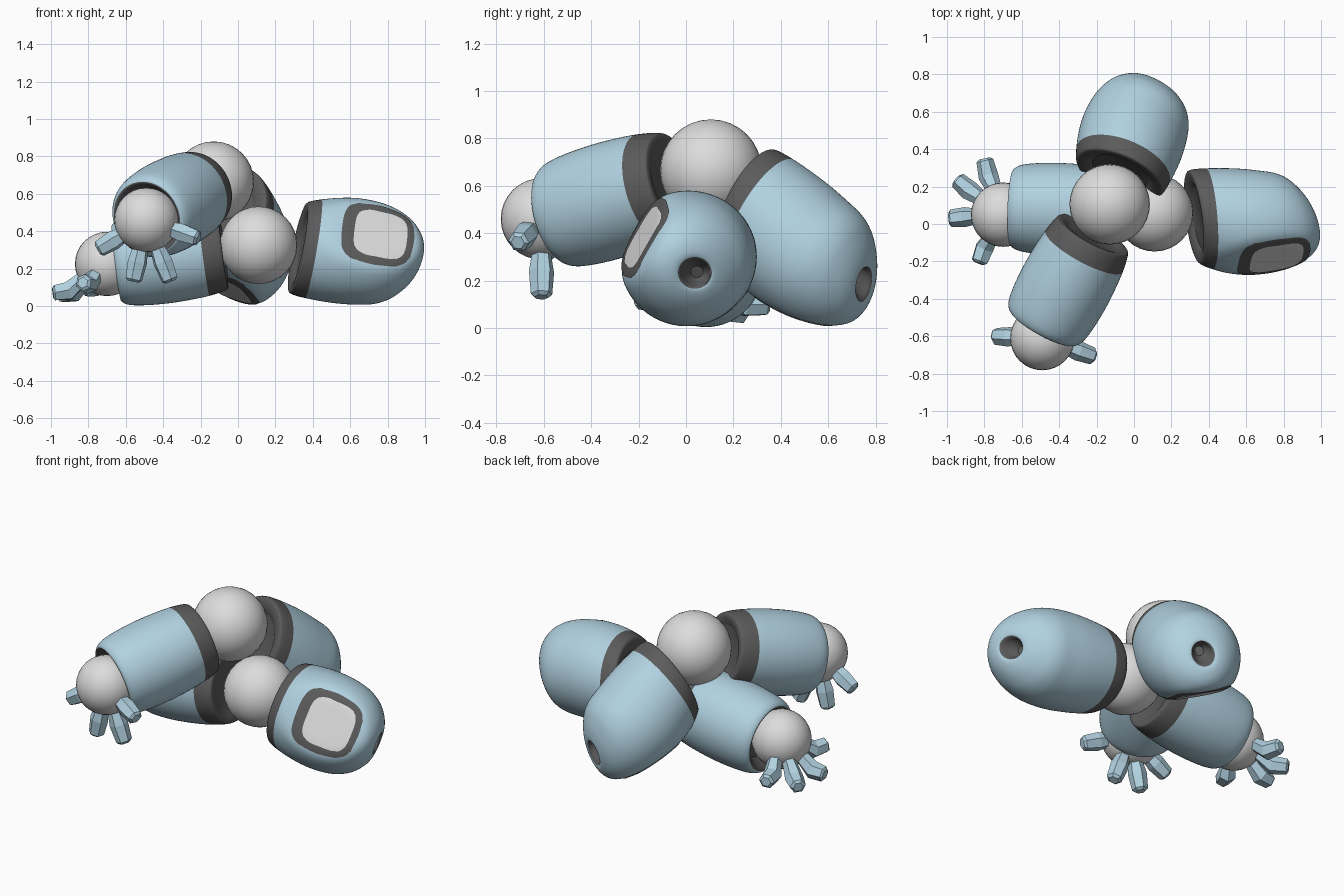
import bpy, bmesh, math
from mathutils import Vector as V

cube = bpy.data.objects.get("Cube")
if cube:
    bpy.data.objects.remove(cube, do_unlink=True)


def material(name, rgb):
    m = bpy.data.materials.new(name)
    m.use_nodes = True
    m.diffuse_color = (*rgb, 1)
    m.node_tree.nodes["Principled BSDF"].inputs["Base Color"].default_value = (*rgb, 1)
    return m


BLUE = material("pale_blue", (0.44, 0.64, 0.75))
DARK = material("dark_grey", (0.105, 0.105, 0.105))
LIGHT = material("light_grey", (0.72, 0.72, 0.72))


def finish(name, bm, mats, smooth=True):
    bmesh.ops.recalc_face_normals(bm, faces=bm.faces)
    me = bpy.data.meshes.new(name)
    bm.to_mesh(me)
    bm.free()
    for m in mats:
        me.materials.append(m)
    ob = bpy.data.objects.new(name, me)
    bpy.context.collection.objects.link(ob)
    if smooth:
        bpy.ops.object.select_all(action="DESELECT")
        ob.select_set(True)
        bpy.context.view_layer.objects.active = ob
        bpy.ops.object.shade_smooth_by_angle(angle=math.radians(35))
    return ob


def skin(bm, rings):
    """Bridge rings of points and close both ends; returns the side faces per span."""
    loops = [[bm.verts.new(p) for p in r] for r in rings]
    k = len(loops[0])
    spans = [[bm.faces.new((a[i], a[(i + 1) % k], b[(i + 1) % k], b[i])) for i in range(k)]
             for a, b in zip(loops, loops[1:])]
    caps = [bm.faces.new(loops[0]), bm.faces.new(loops[-1])]
    return spans, caps


def refine(profile, steps=5):
    """Smooth a (distance, radius) profile by Catmull-Rom interpolation."""
    out = []
    for i in range(len(profile) - 1):
        p = [V(profile[min(max(j, 0), len(profile) - 1)][:2]) for j in range(i - 1, i + 3)]
        for k in range(steps):
            t = k / steps
            q = 0.5 * (2 * p[1] + (p[2] - p[0]) * t + (2 * p[0] - 5 * p[1] + 4 * p[2] - p[3]) * t ** 2
                       + (3 * p[1] - p[0] - 3 * p[2] + p[3]) * t ** 3)
            out.append((q.x, q.y, profile[i][2]))
    return out + [profile[-1]]


def frame(axis, side):
    u = axis.normalized()
    n = (side - u * side.dot(u)).normalized()
    return u, n, u.cross(n)


def paint(spans, caps, prof):
    for span, p in zip(spans, prof):
        for f in span:
            f.material_index = p[2]
    for f in caps:
        f.material_index = 1


def ball(name, centre, radius):
    bm = bmesh.new()
    bmesh.ops.create_uvsphere(bm, u_segments=32, v_segments=16, radius=radius)
    bmesh.ops.translate(bm, verts=bm.verts, vec=centre)
    finish(name, bm, [LIGHT])


# (distance from elbow, radius, colour of the following span: 0 blue, 1 dark)
POD = [(.24, .16, 1), (.22, .19, 1), (.212, .23, 1), (.227, .25, 1), (.295, .266, 0), (.4, .28, 0),
       (.5, .285, 0), (.6, .278, 0), (.68, .259, 0), (.75, .223, 0), (.80, .173, 0),
       (.83, .12, 0), (.838, .068, 1), (.80, .048, 1), (.76, .025, 1)]
SLEEVE = [(.21, .14, 1), (.195, .17, 1), (.19, .20, 1), (.205, .217, 1), (.295, .235, 0), (.42, .245, 0),
          (.54, .247, 0), (.66, .24, 0), (.735, .226, 0), (.768, .20, 1), (.75, .175, 1), (.70, .14, 1)]
SEG = 96
SLOPE = 0.3


def flatten(d, s, blend=0.05):
    """Soft minimum of a height and the slanted panel plane."""
    limit = 0.195 - SLOPE * (s - 0.66)
    h = max(blend - abs(d - limit), 0) / blend
    return min(d, limit) - h * h * blend / 4


def wrapped_plate(name, target, centre, along, across, up, half, offset, mat):
    """Rounded-square skin that hugs the body it lies on."""
    bm = bmesh.new()
    rows = []
    for j in range(12):
        row = []
        for i in range(64):
            c, s = math.cos(math.tau * i / 64), math.sin(math.tau * i / 64)
            k = half * (1 - j / 12) / (c ** 4 + s ** 4) ** 0.25
            row.append(centre + along * c * k + across * s * k + up * 0.05)
        rows.append(row)
    _, caps = skin(bm, rows)
    bm.faces.remove(caps[0])
    bm.normal_update()
    ob = finish(name, bm, [mat])
    wrap = ob.modifiers.new("wrap", "SHRINKWRAP")
    wrap.target = target
    wrap.wrap_method = "NEAREST_SURFACEPOINT"
    wrap.wrap_mode = "ABOVE_SURFACE"
    wrap.offset = offset


def pod(name, elbow, axis, side):
    """Egg-shaped segment with slanted mouth, flat panel and an end hole facing away from it."""
    u, n, m = frame(axis, side)
    bm = bmesh.new()
    rows, prof = [], refine(POD)
    for s, r, _ in prof:
        mouth = 0.27 * min(1, max(0, 1 - (s - .22) / .33))
        end = max(0, s - .5) / .34
        if s > .7 and r < .07:      # hole wall keeps the tilt of its rim
            end = 1
        shear = mouth + 0.55 * end ** 1.5
        off = -0.08 * end ** 2
        row = []
        for i in range(SEG):
            a = math.tau * i / SEG
            t = s + shear * r * math.cos(a)
            d = flatten(off + r * math.cos(a), t)
            row.append(elbow + u * t + n * d + m * r * math.sin(a))
        rows.append(row)
    paint(*skin(bm, rows), prof)
    body = finish(name, bm, [BLUE, DARK])

    # dark frame and light screen on the flat
    along = (u - n * SLOPE).normalized()
    up = (n + u * SLOPE).normalized()
    centre = elbow + u * .66 + n * .195
    wrapped_plate(name + "_panel_frame", body, centre, along, m, up, .205, .004, DARK)
    wrapped_plate(name + "_panel", body, centre + along * .01, along, m, up, .145, .007, LIGHT)


def sleeve(name, elbow, end):
    """Forearm barrel with a dark elbow cuff and dark wrist socket."""
    u, n, m = frame(end - elbow, V((0, 0, 1)))
    bm = bmesh.new()
    prof = refine(SLEEVE)
    rows = [[elbow + u * s + (n * math.cos(math.tau * i / 64) + m * math.sin(math.tau * i / 64)) * r
             for i in range(64)] for s, r, _ in prof]
    paint(*skin(bm, rows), prof)
    finish(name, bm, [BLUE, DARK])


def finger(name, wrist, tip, bend):
    """Six-sided two-joint finger, flat shaded."""
    knee = tip * .68 + bend
    d1, d2 = knee.normalized(), (tip - knee).normalized()
    stations = [(tip * .35, d1, .036), (knee, (d1 + d2).normalized(), .054),
                (knee.lerp(tip, .88), d2, .046), (tip, d2, .03)]
    rows = []
    for p, d, r in stations:
        _, a, b = frame(d, V((.3, .5, .8)))
        rows.append([wrist + p + (a * math.cos(math.tau * i / 6) + b * math.sin(math.tau * i / 6)) * r
                     for i in range(6)])
    bm = bmesh.new()
    skin(bm, rows)
    finish(name, bm, [BLUE], smooth=False)


def arm(tag, elbow, elbow_r, pod_axis, panel_side, wrist, sleeve_end, bend, tips):
    elbow, wrist = V(elbow), V(wrist)
    ball(tag + "_elbow_ball", elbow, elbow_r)
    pod(tag + "_upper_arm", elbow, V(pod_axis), V(panel_side))
    sleeve(tag + "_forearm", elbow, V(sleeve_end))
    ball(tag + "_wrist_ball", wrist, .172)
    for i, t in enumerate(tips):
        finger(f"{tag}_finger_{i + 1}", wrist, V(t), V(bend))


arm("lower", (.11, .06, .325), .207, (.867, -.095, -.055), (.1, -.86, .48),
    (-.70, .05, .225), (-.70, .09, .222), (-.01, 0, -.04),
    [(-.10, .30, -.13), (-.25, .19, -.165), (-.29, -.02, -.155), (-.13, -.26, -.10)])

arm("upper", (-.13, .105, .665), .215, (.245, .73, -.645), (-.5, -.46, -.67),
    (-.49, -.61, .46), (-.515, -.60, .455), (0, 0, 0),
    [(-.26, .01, -.16), (-.07, 0, -.33), (.13, 0, -.33), (.28, -.10, -.10)])
